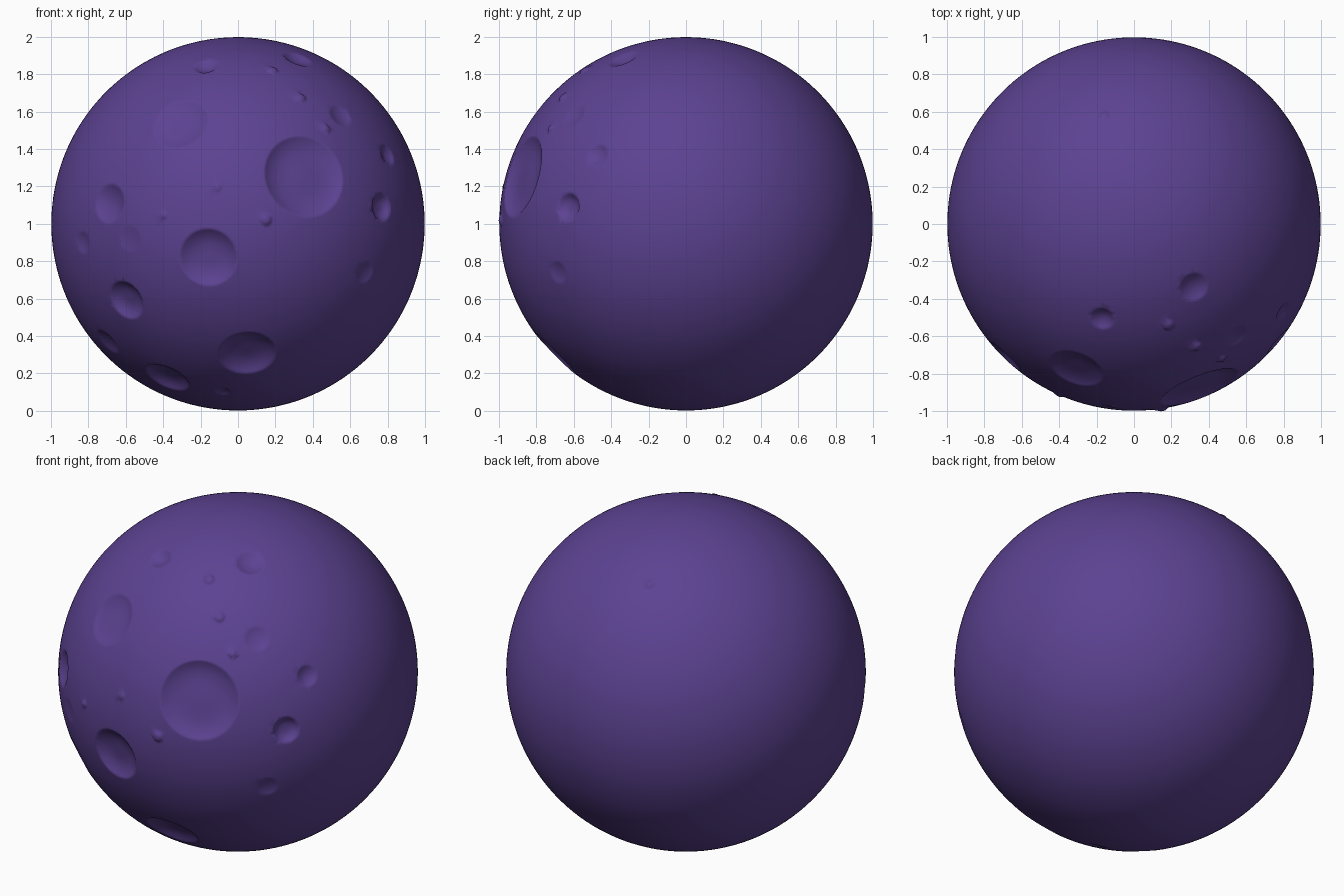
import bpy, bmesh, math
from mathutils import Vector

if "Cube" in bpy.data.objects:
    bpy.data.objects.remove(bpy.data.objects["Cube"])

# Craters seen from the front: x, z, angular radius, depth, rim sharpness
CRATERS = [
    (0.36, 1.26, 0.225, 0.050, 4), (-0.16, 0.82, 0.155, 0.050, 3),
    (0.05, 0.30, 0.155, 0.050, 3), (-0.38, 0.17, 0.125, 0.040, 3),
    (-0.60, 0.59, 0.110, 0.040, 3), (-0.69, 1.11, 0.105, 0.035, 2),
    (0.77, 1.09, 0.075, 0.035, 3), (-0.31, 1.54, 0.150, 0.028, 3),
    (-0.17, 1.845, 0.065, 0.025, 2), (0.32, 1.885, 0.080, 0.025, 2),
    (0.80, 1.37, 0.060, 0.020, 2), (0.55, 1.58, 0.070, 0.015, 2),
    (0.68, 0.74, 0.060, 0.010, 2), (-0.70, 0.37, 0.080, 0.015, 2),
    (-0.58, 0.92, 0.070, 0.006, 2), (-0.83, 0.90, 0.060, 0.010, 2),
    (-0.08, 0.10, 0.045, 0.012, 2),
]
# Small raised pebbles: x, z, radius, height
PEBBLES = [
    (0.185, 1.82, 0.032, 0.014), (0.335, 1.675, 0.032, 0.014),
    (0.47, 1.51, 0.027, 0.014), (0.15, 1.02, 0.032, 0.014),
    (-0.11, 1.195, 0.026, 0.008), (-0.40, 1.045, 0.022, 0.010),
]


def front_dir(x, z):
    """Direction from the centre to the front surface point at x, z."""
    h = z - 1
    return Vector((x, -math.sqrt(max(0, 1 - x * x - h * h)), h)).normalized()


# Each feature: direction, radius, radial offset, profile sharpness
features = [(front_dir(x, z), r, -d, p) for x, z, r, d, p in CRATERS]
features += [(front_dir(x, z), r, h, 3) for x, z, r, h in PEBBLES]
features.append((Vector((-0.16, 0.58, 0.80)).normalized(), 0.03, 0.010, 2))

# Moon body, refined only around the craters and pebbles
bm = bmesh.new()
bmesh.ops.create_icosphere(bm, subdivisions=6, radius=1)
for margin in (1.25, 1.1):
    edges = [e for e in bm.edges
             if any((e.verts[0].co - d).length < r * margin + 0.008
                    for d, r, _, _ in features)]
    bmesh.ops.subdivide_edges(bm, edges=edges, cuts=1, use_grid_fill=True)
bmesh.ops.triangulate(bm, faces=bm.faces)

# Press in the craters and raise the pebbles
for v in bm.verts:
    n = v.co.normalized()
    offset = 0
    for d, r, amount, power in features:
        t = (n - d).length / r
        if t < 1:
            offset += amount * (1 - t ** power)
    v.co = n * (0.998 + offset) + Vector((0, 0, 1))
for f in bm.faces:
    f.smooth = True

mesh = bpy.data.meshes.new("moon")
bm.to_mesh(mesh)
bm.free()
moon = bpy.data.objects.new("moon", mesh)
bpy.context.collection.objects.link(moon)

purple = bpy.data.materials.new("purple rock")
purple.diffuse_color = (0.107, 0.055, 0.285, 1)
purple.use_nodes = True
purple.node_tree.nodes["Principled BSDF"].inputs["Base Color"].default_value = purple.diffuse_color
mesh.materials.append(purple)
